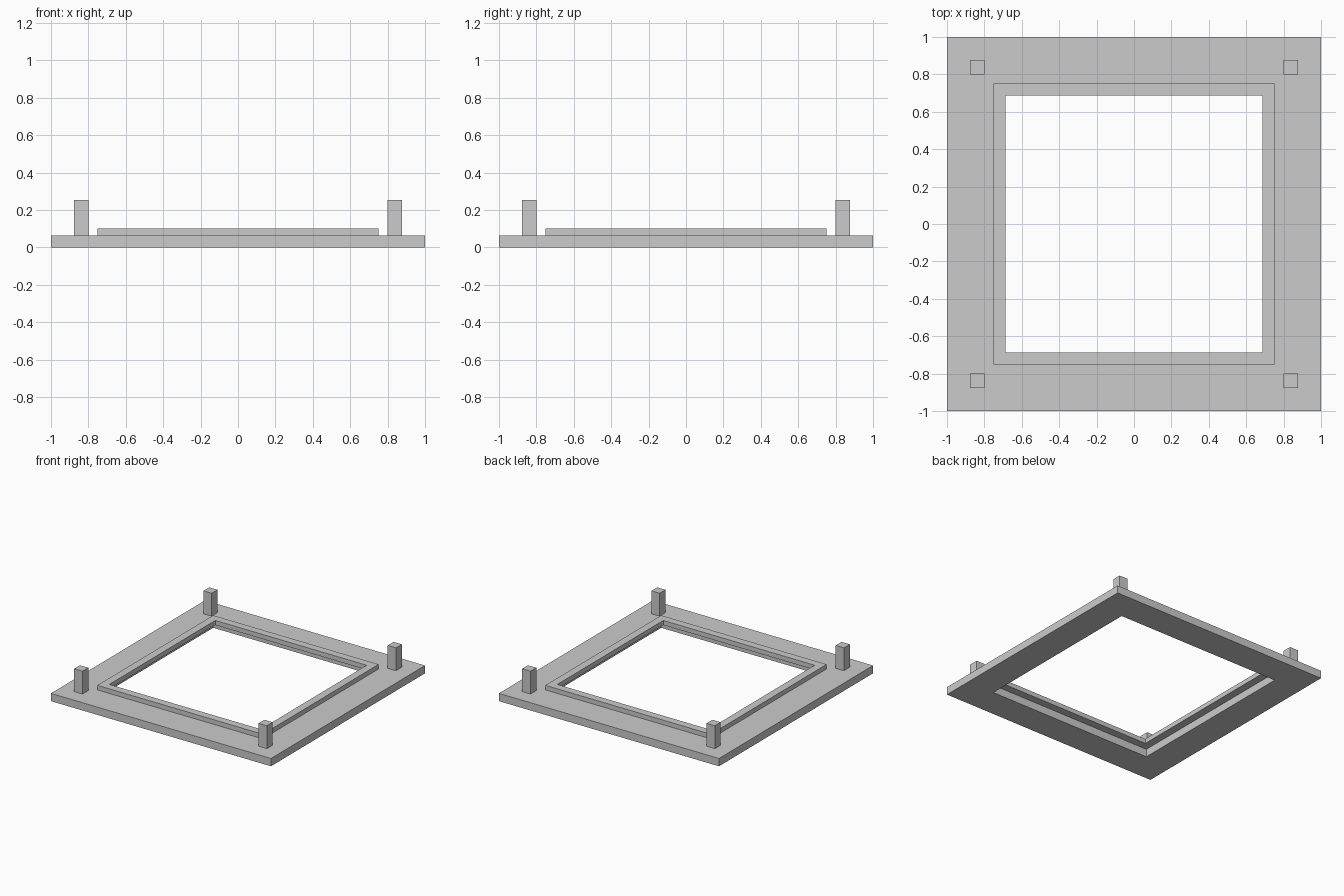
import bpy
import bmesh

cube = bpy.data.objects.get("Cube")
if cube:
    bpy.data.objects.remove(cube, do_unlink=True)

BASE_TOP = 0.064
LIP_TOP = 0.102
POST_TOP = 0.252

# Single grey material
grey = bpy.data.materials.new("plain grey")
grey.use_nodes = True
colour = (0.6, 0.6, 0.6, 1)
grey.diffuse_color = colour
grey.node_tree.nodes["Principled BSDF"].inputs["Base Color"].default_value = colour


def finish(name, bm):
    bmesh.ops.recalc_face_normals(bm, faces=bm.faces)
    mesh = bpy.data.meshes.new(name)
    bm.to_mesh(mesh)
    bm.free()
    mesh.materials.append(grey)
    obj = bpy.data.objects.new(name, mesh)
    bpy.context.collection.objects.link(obj)


def square_loop(bm, half, z):
    return [bm.verts.new((sx * half, sy * half, z))
            for sx, sy in ((-1, -1), (1, -1), (1, 1), (-1, 1))]


def square_frame(name, outer, inner, bottom, top):
    """Sweep a rectangular section around a square opening."""
    bm = bmesh.new()
    loops = [square_loop(bm, half, z) for half, z in
             ((outer, bottom), (outer, top), (inner, top), (inner, bottom))]
    for i, a in enumerate(loops):
        b = loops[(i + 1) % 4]
        for j in range(4):
            k = (j + 1) % 4
            bm.faces.new((a[j], a[k], b[k], b[j]))
    finish(name, bm)


def post(name, x, y, width, bottom, top):
    bm = bmesh.new()
    bmesh.ops.create_cube(bm, size=1)
    bmesh.ops.scale(bm, vec=(width, width, top - bottom), verts=bm.verts)
    bmesh.ops.translate(bm, vec=(x, y, (top + bottom) / 2), verts=bm.verts)
    finish(name, bm)


# Wide flat base and the raised lip overhanging its opening
square_frame("base_frame", 1, 0.752, 0, BASE_TOP)
square_frame("raised_lip", 0.752, 0.688, BASE_TOP, LIP_TOP)

# Four corner posts
for depth, sy in (("front", -1), ("back", 1)):
    for side, sx in (("right", -1), ("left", 1)):
        post(f"{depth}_{side}_post", sx * 0.838, sy * 0.838, 0.075, BASE_TOP, POST_TOP)
